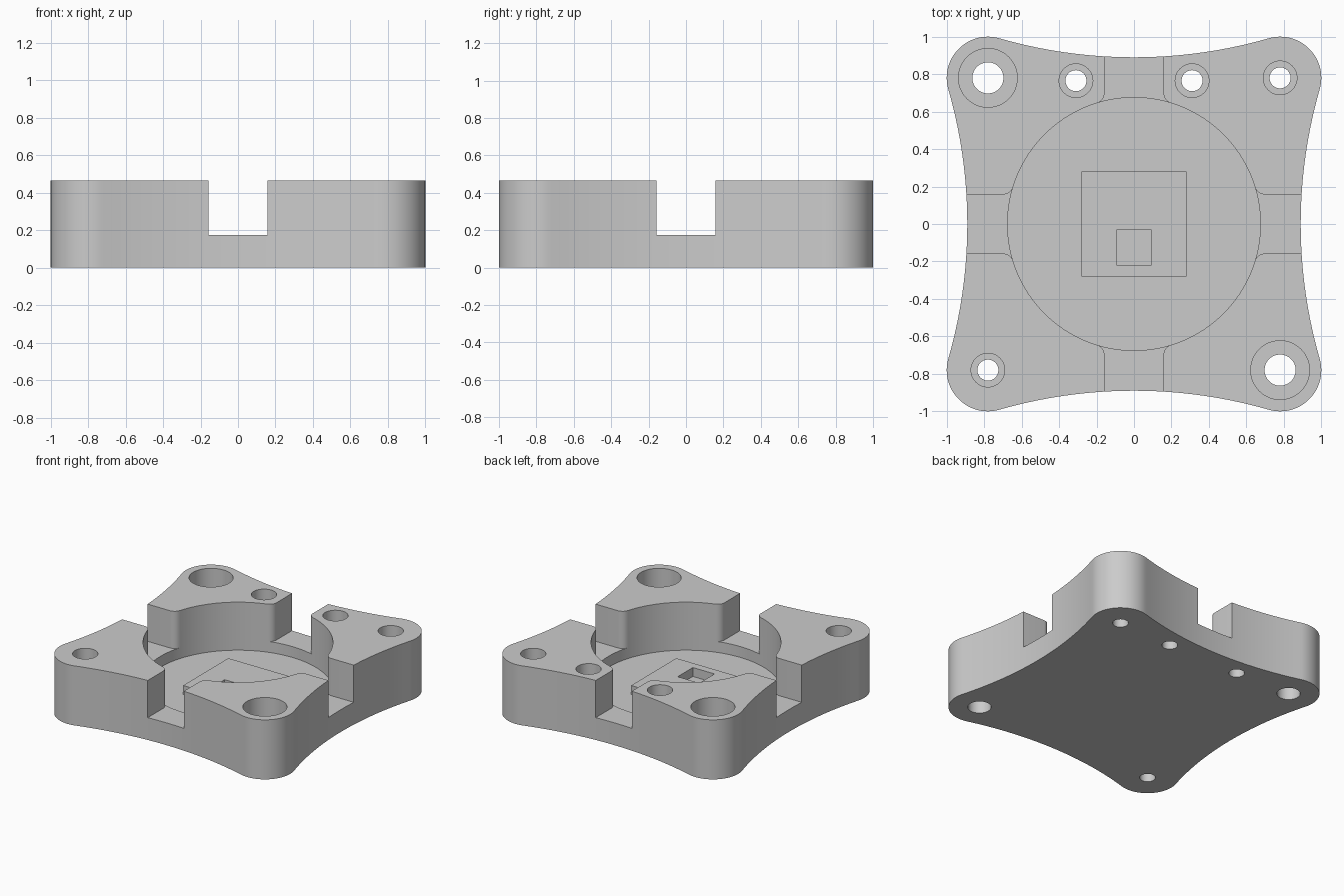
import bpy
import bmesh
from math import sin, cos, pi, atan2, sqrt

cube = bpy.data.objects.get("Cube")
if cube:
    bpy.data.objects.remove(cube, do_unlink=True)

HEIGHT = 0.467
FLOOR = 0.09          # central pocket floor
NOTCH_FLOOR = 0.175
POCKET_R = 0.675
CORNER, CORNER_R = 0.78, 0.22
SIDE_MID = 0.89       # side distance at its middle
NOTCH_HALF, FILLET = 0.157, 0.06

grey = bpy.data.materials.new("Light grey")
grey.use_nodes = True
grey.diffuse_color = (0.6, 0.6, 0.6, 1)
grey.node_tree.nodes["Principled BSDF"].inputs["Base Color"].default_value = (0.6, 0.6, 0.6, 1)


def arc(cx, cy, r, a0, a1, n):
    return [(cx + r * cos(a0 + (a1 - a0) * i / n),
             cy + r * sin(a0 + (a1 - a0) * i / n)) for i in range(n + 1)]


def circle(cx, cy, r, n=64):
    return arc(cx, cy, r, 0, 2 * pi, n)[:-1]


def square(cx, cy, half):
    return [(cx + half * sx, cy + half * sy)
            for sx, sy in ((-1, -1), (1, -1), (1, 1), (-1, 1))]


def turn(points, quarters):
    for _ in range(quarters):
        points = [(-y, x) for x, y in points]
    return points


def prism(name, points, z0, z1):
    bm = bmesh.new()
    face = bm.faces.new([bm.verts.new((x, y, z0)) for x, y in points])
    top = bmesh.ops.extrude_face_region(bm, geom=[face])["geom"]
    for v in top:
        if isinstance(v, bmesh.types.BMVert):
            v.co.z = z1
    bmesh.ops.recalc_face_normals(bm, faces=bm.faces)
    mesh = bpy.data.meshes.new(name)
    bm.to_mesh(mesh)
    bm.free()
    mesh.materials.append(grey)
    obj = bpy.data.objects.new(name, mesh)
    bpy.context.collection.objects.link(obj)
    return obj


def activate(obj):
    bpy.ops.object.select_all(action="DESELECT")
    obj.select_set(True)
    bpy.context.view_layer.objects.active = obj


def cut(obj, points, z0, z1=HEIGHT + 0.1):
    cutter = prism("cutter", points, z0, z1)
    cutter.hide_render = True
    activate(obj)
    mod = obj.modifiers.new("cut", "BOOLEAN")
    mod.operation = "DIFFERENCE"
    mod.solver = "EXACT"
    mod.object = cutter
    bpy.ops.object.modifier_apply(modifier=mod.name)
    bpy.data.objects.remove(cutter, do_unlink=True)


# Body: rounded corners joined by tangent concave sides
d = CORNER - SIDE_MID
side_r = (CORNER ** 2 + d ** 2 - CORNER_R ** 2) / (2 * (CORNER_R + d))
tilt = atan2(CORNER, SIDE_MID + side_r - CORNER)
quarter = arc(CORNER, CORNER, CORNER_R, -tilt, pi / 2 + tilt, 24)
quarter += arc(0, SIDE_MID + side_r, side_r, -pi / 2 + tilt, -pi / 2 - tilt, 32)[1:-1]
outline = [p for q in range(4) for p in turn(quarter, q)]
body = prism("mount_body", outline, 0, HEIGHT)

# Central round pocket
cut(body, circle(0, 0, POCKET_R, 128), FLOOR)

# Side notches, rounded where they meet the pocket
fx = NOTCH_HALF + FILLET
fy = sqrt((POCKET_R + FILLET) ** 2 - fx ** 2)
right_edge = [(NOTCH_HALF, 1.1)]
right_edge += arc(fx, fy, FILLET, pi, pi + atan2(fy, fx), 10)
right_edge.append((fx * 0.8, fy * 0.8))
notch = right_edge + [(-x, y) for x, y in reversed(right_edge)]
for q in range(4):
    cut(body, turn(notch, q), NOTCH_FLOOR)

# Counterbored screw holes: x, y, hole radius, bore radius
BIG, SMALL = (0.083, 0.157), (0.056, 0.09)
holes = [(-CORNER, CORNER, BIG), (CORNER, -CORNER, BIG),
         (CORNER, CORNER, SMALL), (-CORNER, -CORNER, SMALL),
         (-0.31, 0.765, SMALL), (0.31, 0.765, SMALL)]
for x, y, (hole_r, bore_r) in holes:
    cut(body, circle(x, y, bore_r, 48), NOTCH_FLOOR)
    cut(body, circle(x, y, hole_r, 48), -0.1)

# Raised square pad with a small square socket
pad = prism("centre_pad", square(0, 0, 0.28), FLOOR - 0.03, 0.16)
cut(pad, square(0, -0.125, 0.094), -0.1)

for obj in (body, pad):
    activate(obj)
    bpy.ops.object.shade_smooth_by_angle()
